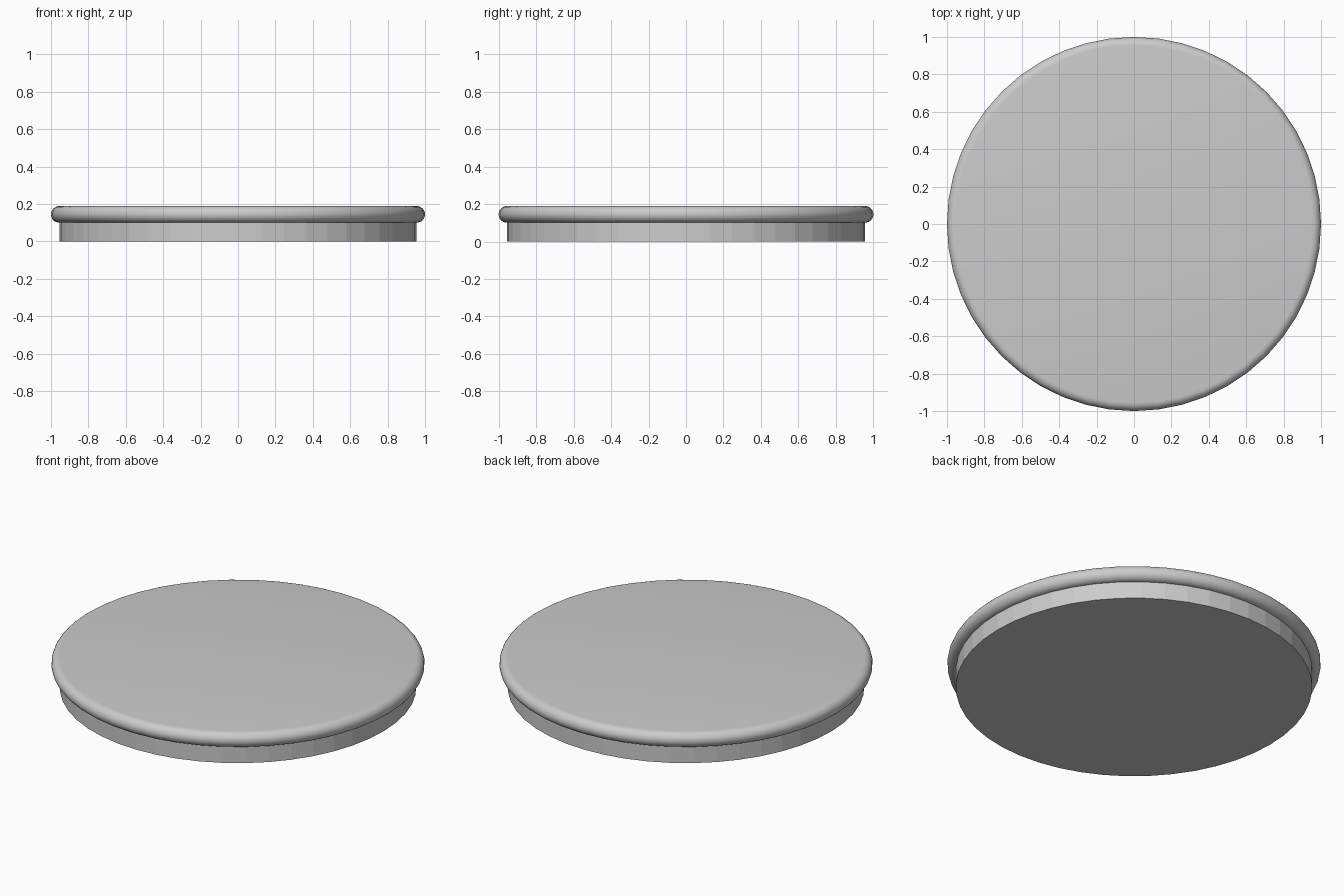
import bpy, bmesh
from math import sin, cos, pi, radians

if "Cube" in bpy.data.objects:
    bpy.data.objects.remove(bpy.data.objects["Cube"])

SIDES = 48


def turned(name, profile):
    """Revolve an (r, z) profile around z and cap both ends with flat discs."""
    bm = bmesh.new()
    rings = [[bm.verts.new((r * cos(2 * pi * i / SIDES), r * sin(2 * pi * i / SIDES), z))
              for i in range(SIDES)] for r, z in profile]
    for low, high in zip(rings, rings[1:]):
        for i in range(SIDES):
            j = (i + 1) % SIDES
            bm.faces.new((low[i], low[j], high[j], high[i]))
    bm.faces.new(rings[0][::-1])
    bm.faces.new(rings[-1])
    mesh = bpy.data.meshes.new(name)
    bm.to_mesh(mesh)
    bm.free()
    obj = bpy.data.objects.new(name, mesh)
    bpy.context.collection.objects.link(obj)
    return obj


# flat-faced base drum
turned("base", [(0.955, 0.0), (0.955, 0.105)])

# top plate with a fully rounded edge
R = 0.0445
edge = [(1 - R + R * cos(a), 0.145 + R * sin(a))
        for a in (-pi / 2 + pi * k / 12 for k in range(13))]
top = turned("top_plate", edge)
bpy.context.view_layer.objects.active = top
top.select_set(True)
bpy.ops.object.shade_smooth_by_angle(angle=radians(30))
